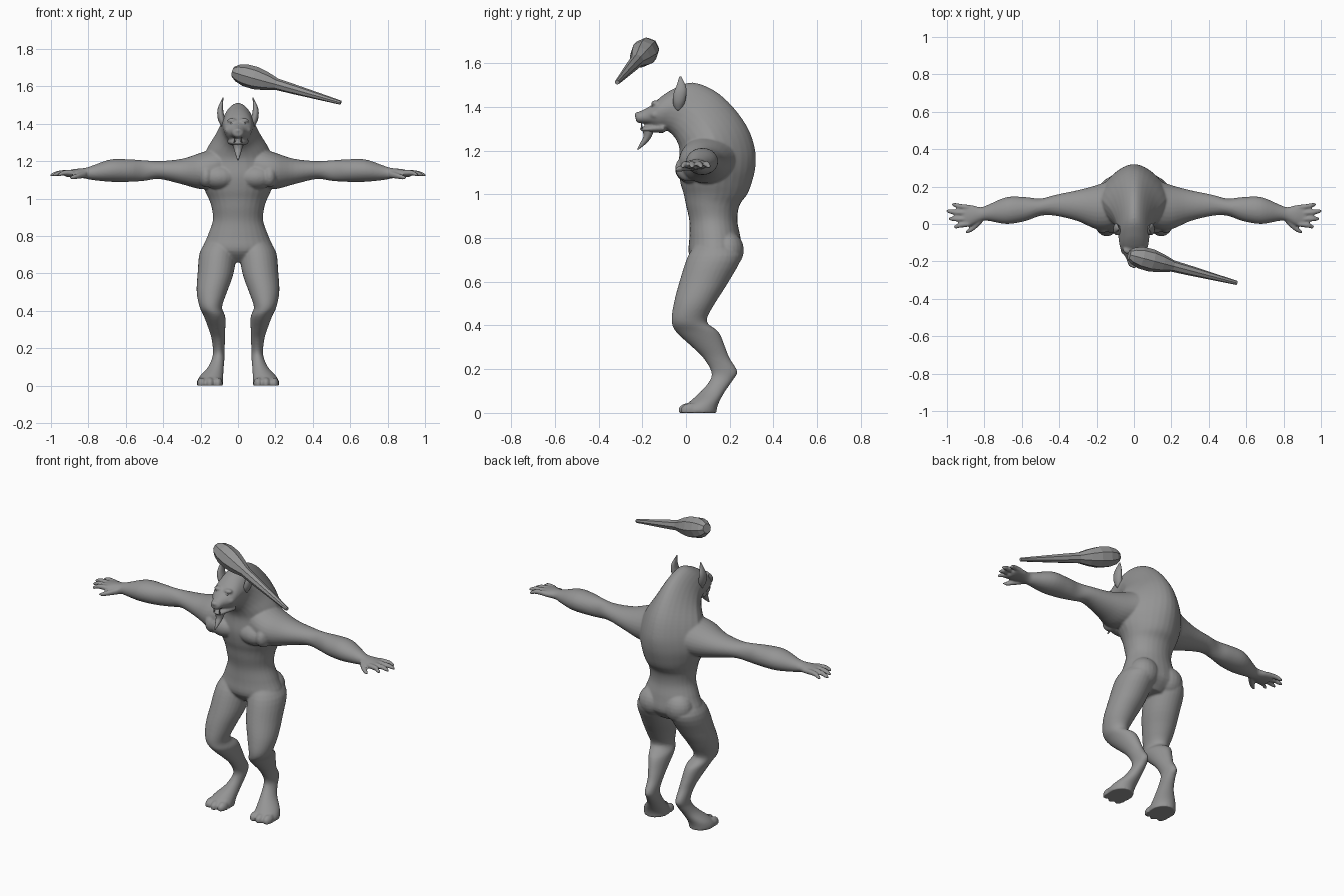
import bpy, bmesh, math
from mathutils import Vector, Matrix

grey = bpy.data.materials.new("stone grey")
grey.diffuse_color = (0.3, 0.3, 0.3, 1)


def spline(rows, steps):
    """Catmull-Rom interpolation through rows of numbers."""
    out = []
    for i in range(len(rows) - 1):
        a, b, c, d = (rows[max(0, min(len(rows) - 1, i + k))] for k in (-1, 0, 1, 2))
        for s in range(steps):
            t = s / steps
            out.append([0.5 * (2 * q + (r - p) * t + (2 * p - 5 * q + 4 * r - w) * t * t
                               + (3 * q - p - 3 * r + w) * t ** 3)
                        for p, q, r, w in zip(a, b, c, d)])
    return out + [list(rows[-1])]


def loft(bm, rings, sides=28, steps=4, mirror=False):
    """Closed tube; ring = centre, half axis U, half axis V, taper towards +V."""
    rings = spline(rings, steps)
    for sign in ((1, -1) if mirror else (1,)):
        loops = []
        for r in rings:
            c, u, v, k = Vector(r[:3]), Vector(r[3:6]), Vector(r[6:9]), r[9]
            loop = []
            for i in range(sides):
                a = 2 * math.pi * i / sides
                s = math.sin(a)
                p = c + u * math.cos(a) * (1 - k * max(0, s)) + v * s
                loop.append(bm.verts.new((p.x * sign, p.y, p.z)))
            loops.append(loop)
        faces = [bm.faces.new(loops[0]), bm.faces.new(loops[-1])]
        for A, B in zip(loops, loops[1:]):
            for i in range(sides):
                j = (i + 1) % sides
                faces.append(bm.faces.new((A[i], A[j], B[j], B[i])))
        bmesh.ops.recalc_face_normals(bm, faces=faces)


def spine(y0, z0, y1, z1, hx, k=0.0):      # ring between a front and a back point
    return (0, (y0 + y1) / 2, (z0 + z1) / 2, hx, 0, 0, 0, (y1 - y0) / 2, (z1 - z0) / 2, k)


def level(z, cx, hx, y0, y1):              # horizontal ring
    return (cx, (y0 + y1) / 2, z, hx, 0, 0, 0, (y1 - y0) / 2, 0, 0)


def across(x, cy, hy, cz, hz):             # ring facing sideways
    return (x, cy, cz, 0, hy, 0, 0, 0, hz, 0)


def ball(bm, x, y, z, rx, ry, rz):         # mirrored ellipsoid
    for s in ((1, -1) if x else (1,)):
        m = Matrix.Translation((x * s, y, z)) @ Matrix.Diagonal((rx, ry, rz, 1))
        bmesh.ops.create_uvsphere(bm, u_segments=20, v_segments=12, radius=1, matrix=m)


def finish(name, bm, smooth=True):
    me = bpy.data.meshes.new(name)
    bm.to_mesh(me)
    bm.free()
    me.materials.append(grey)
    ob = bpy.data.objects.new(name, me)
    bpy.context.collection.objects.link(ob)
    for p in me.polygons:
        p.use_smooth = smooth
    return ob


body = bmesh.new()
# Torso, bent neck and head
loft(body, [spine(.07, .66, .2, .66, .08), spine(.015, .72, .255, .72, .185),
            spine(.015, .8, .25, .8, .163), spine(.015, .88, .235, .88, .135),
            spine(0, .95, .245, .95, .14), spine(-.01, 1.0, .28, 1.0, .157, .1),
            spine(-.025, 1.05, .3, 1.05, .18, .2), spine(-.035, 1.12, .317, 1.12, .2, .3),
            spine(-.03, 1.2, .317, 1.2, .19, .35), spine(-.04, 1.24, .285, 1.3, .165, .35),
            spine(-.06, 1.27, .215, 1.4, .125, .3), spine(-.085, 1.29, .13, 1.475, .098, .25),
            spine(-.11, 1.295, .03, 1.512, .086, .2), spine(-.135, 1.3, -.05, 1.487, .08, .1),
            spine(-.15, 1.31, -.11, 1.45, .072), spine(-.17, 1.32, -.15, 1.415, .056),
            spine(-.195, 1.324, -.18, 1.395, .04), spine(-.222, 1.328, -.222, 1.375, .029),
            spine(-.23, 1.34, -.23, 1.365, .015)])
# Lower jaw, nose, brows, cheekbones
loft(body, [spine(-.1, 1.28, -.1, 1.33, .06), spine(-.15, 1.284, -.15, 1.318, .044),
            spine(-.19, 1.286, -.19, 1.31, .03), spine(-.21, 1.292, -.21, 1.308, .016)])
ball(body, 0, -.222, 1.364, .02, .014, .014)
ball(body, .033, -.14, 1.418, .026, .02, .012)
ball(body, .05, -.135, 1.365, .022, .03, .02)
# Chest and buttocks
ball(body, .1, .025, 1.115, .1, .075, .065)
ball(body, .17, .01, 1.12, .04, .06, .06)
ball(body, .085, .19, .745, .085, .075, .085)
# Arms
loft(body, [across(.04, .13, .12, 1.19, .1), across(.12, .105, .13, 1.165, .105),
            across(.2, .09, .118, 1.148, .097), across(.3, .098, .083, 1.145, .068),
            across(.42, .1, .056, 1.153, .048), across(.5, .09, .046, 1.15, .055),
            across(.58, .08, .064, 1.15, .06), across(.68, .072, .072, 1.15, .06),
            across(.78, .06, .043, 1.138, .038), across(.82, .052, .038, 1.136, .028),
            across(.87, .047, .055, 1.136, .023), across(.91, .044, .056, 1.133, .018),
            across(.925, .042, .05, 1.131, .012)], mirror=True)
# Fingers and thumb: root y, tip x, tip y
for y, tx, ty in ((.088, .975, .103), (.057, 1.003, .068), (.026, .99, .028), (0, .965, -.014)):
    loft(body, [across(.88, y, .015, 1.138, .015), across((.88 + tx) / 2 + .01, (y + ty) / 2, .014, 1.138, .014),
                across(tx - .015, ty, .012, 1.13, .011), across(tx, ty, .006, 1.126, .006)],
         sides=12, mirror=True)
loft(body, [across(.81, .03, .022, 1.13, .02), across(.85, -.01, .02, 1.122, .016),
            across(.88, -.033, .014, 1.115, .013), across(.9, -.044, .006, 1.112, .006)],
     sides=12, mirror=True)
# Legs with backward hocks and broad feet
loft(body, [level(.79, .085, .06, .06, .2), level(.72, .105, .097, .01, .255),
            level(.6, .12, .096, -.03, .195), level(.5, .14, .081, -.056, .132),
            level(.42, .145, .06, -.066, .095), level(.37, .125, .057, -.045, .15),
            level(.3, .112, .044, .03, .18), level(.25, .105, .036, .08, .2),
            level(.19, .103, .031, .115, .235), level(.15, .105, .033, .11, .215),
            level(.1, .118, .042, .07, .18), level(.05, .142, .063, .015, .152),
            level(.02, .15, .07, -.02, .142), level(0, .15, .07, -.022, .14)], mirror=True)
# Toes
for x, y in ((.108, -.005), (.15, -.012), (.193, -.002)):
    loft(body, [level(0, x, .025, y - .022, y + .06), level(.025, x, .024, y - .02, y + .06),
                level(.042, x, .012, y, y + .05)], sides=14, mirror=True)
ob = finish("body", body)
bpy.context.view_layer.objects.active = ob
ob.select_set(True)
# Fuse the parts into one skin
fuse = ob.modifiers.new("fuse", 'REMESH')
fuse.mode = 'VOXEL'
fuse.voxel_size = 0.006
fuse.use_smooth_shade = True
soft = ob.modifiers.new("soften", 'SMOOTH')
soft.factor = 0.5
soft.iterations = 6
for m in ("fuse", "soften"):
    bpy.ops.object.modifier_apply(modifier=m)

# Pointed ears
ears = bmesh.new()
loft(ears, [level(1.385, .07, .018, -.05, -.02), level(1.42, .086, .02, -.06, -.005),
            level(1.46, .094, .017, -.058, .003), level(1.495, .092, .012, -.045, .0),
            level(1.54, .08, .002, -.03, -.022)], sides=14, mirror=True)
finish("ears", ears)

# Goatee
beard = bmesh.new()
loft(beard, [level(1.3, 0, .03, -.2, -.145), level(1.265, 0, .022, -.195, -.157),
             level(1.235, 0, .013, -.21, -.18), level(1.205, 0, .003, -.225, -.217)], sides=12)
finish("beard", beard)

# Eyes and fangs
eyes = bmesh.new()
ball(eyes, .032, -.151, 1.402, .01, .008, .007)
finish("eyes", eyes)
fangs = bmesh.new()
loft(fangs, [level(1.3, .018, .005, -.206, -.196), level(1.33, .019, .001, -.207, -.204)],
     sides=8, steps=1, mirror=True)
finish("fangs", fangs)

# Faceted club: distance along the axis and radius
club = bmesh.new()
start, end = Vector((-.02, -.165, 1.677)), Vector((.55, -.315, 1.513))
axis = (end - start).normalized()
u = axis.cross(Vector((0, 0, 1))).normalized()
v = u.cross(axis)
loft(club, [(*start.lerp(end, t), *(u * r), *(v * r), 0) for t, r in
            ((-.01, .028), (.03, .046), (.1, .059), (.2, .061), (.3, .049), (.4, .031),
             (.55, .027), (.75, .02), (.95, .013), (1, .011))], sides=8, steps=1)
finish("club", club, smooth=False)
